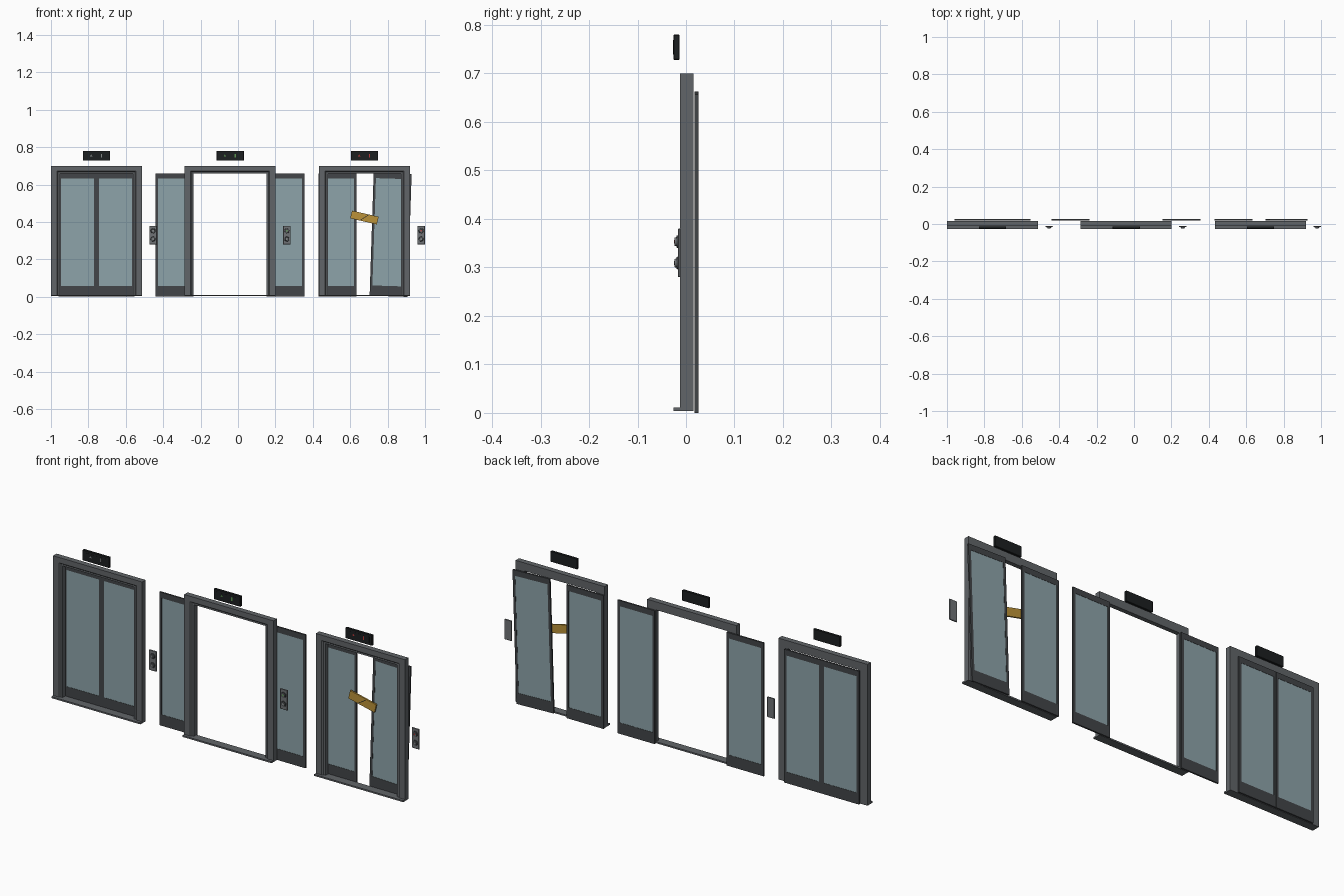
import bpy, bmesh
from math import pi, radians
from mathutils import Matrix, Vector

if "Cube" in bpy.data.objects:
    bpy.data.objects.remove(bpy.data.objects["Cube"])


def material(name, r, g, b):
    m = bpy.data.materials.new(name)
    m.diffuse_color = (r, g, b, 1)
    m.use_nodes = True
    m.node_tree.nodes["Principled BSDF"].inputs["Base Color"].default_value = m.diffuse_color
    return m


STEEL = material("steel", 0.12, 0.13, 0.14)
DARK = material("dark_steel", 0.055, 0.06, 0.065)
GLASS = material("glass", 0.27, 0.37, 0.40)
BLACK = material("black", 0.012, 0.014, 0.015)
PLATE = material("brushed_plate", 0.16, 0.17, 0.18)
YELLOW = material("yellow", 0.50, 0.29, 0.04)
IDLE = material("idle_light", 0.25, 0.27, 0.27)
GREEN = material("green_light", 0.10, 0.30, 0.08)
RED = material("red_light", 0.50, 0.04, 0.04)


def finish(name, bm, mat, M=Matrix()):
    bmesh.ops.recalc_face_normals(bm, faces=bm.faces)
    me = bpy.data.meshes.new(name)
    bm.to_mesh(me)
    bm.free()
    me.materials.append(mat)
    ob = bpy.data.objects.new(name, me)
    ob.matrix_world = M
    bpy.context.collection.objects.link(ob)
    return ob


def box(name, x, y, z, mat, M=Matrix(), bevel=0.0):
    """Box from (min, max) pairs on each axis."""
    bm = bmesh.new()
    bmesh.ops.create_cube(bm, size=1)
    for v in bm.verts:
        v.co = Vector([(a + b) / 2 + c * (b - a) for (a, b), c in zip((x, y, z), v.co)])
    if bevel:
        bmesh.ops.bevel(bm, geom=bm.edges[:], offset=bevel, segments=1, affect='EDGES')
    return finish(name, bm, mat, M)


def disc(name, x, z, y_back, y_front, r_back, r_front, mat, sides=20):
    """Round or triangular part facing the front."""
    bm = bmesh.new()
    bmesh.ops.create_cone(bm, cap_ends=True, segments=sides, radius1=r_back,
                          radius2=r_front, depth=y_back - y_front)
    M = Matrix.Translation((x, (y_back + y_front) / 2, z)) @ Matrix.Rotation(pi / 2, 4, 'X')
    if sides == 3:
        M = M @ Matrix.Rotation(0, 4, 'Z')
    return finish(name, bm, mat, M)


def frame(cx):
    """Mitred door casing: one stepped profile swept up, across and down."""
    profile = [(0, .015), (0, -.012), (.032, -.012), (.038, -.006), (.048, -.006), (.048, .015)]
    bm = bmesh.new()
    rings = []
    for side, top in ((-1, 0), (-1, 1), (1, 1), (1, 0)):
        rings.append([bm.verts.new((cx + side * (.243 - u), y,
                                    .70 - u * .83 if top else .004)) for u, y in profile])
    n = len(profile)
    for a, b in zip(rings, rings[1:]):
        for i in range(n):
            j = (i + 1) % n
            bm.faces.new((a[i], a[j], b[j], b[i]))
    bm.faces.new(rings[0])
    bm.faces.new(rings[-1])
    finish("door_frame", bm, STEEL)


def leaf(cx, tilt=0.0):
    """Sliding glass leaf, built around its own centre."""
    M = Matrix.Translation((cx, .022, .3315)) @ Matrix.Rotation(tilt, 4, 'Y')
    w, h, t, s = .1015, .3285, .004, .013
    box("leaf_kick_plate", (-w, w), (-t, t), (-h, -h + .055), DARK, M)
    box("leaf_top_rail", (-w, w), (-t, t), (h - .028, h), DARK, M)
    for k in (-1, 1):
        xs = sorted((k * w, k * (w - s)))
        box("leaf_stile", xs, (-t, t), (-h + .055, h - .028), DARK, M)
    box("leaf_glass", (-w + s, w - s), (-t * .7, t * .7), (-h + .055, h - .028), GLASS, M)


def call_panel(x, light):
    box("call_plate", (x - .02, x + .02), (-.017, -.011), (.28, .38), PLATE, bevel=.0015)
    for z, lamp in ((.353, light), (.309, IDLE)):
        disc("button_bezel", x, z, -.016, -.020, .0135, .012, DARK)
        disc("button", x, z, -.019, -.0235, .0095, .0085, PLATE)
        disc("button_lamp", x, z, -.023, -.0245, .004, .004, lamp, 12)


def display(x, light):
    box("display_case", (x - .073, x + .073), (-.026, -.013), (.728, .780), BLACK, bevel=.0015)
    box("display_screen", (x - .058, x + .058), (-.0267, -.0255), (.739, .769), BLACK)
    disc("direction_lamp", x - .028, .755, -.0262, -.0272, .007, .007, light, 3)
    box("floor_lamp", (x + .024, x + .030), (-.0272, -.0262), (.746, .764), light)


# (centre, left leaf offset, right leaf offset, right leaf tilt, lamp colour)
doors = [(-.757, -.102, .102, 0, IDLE),      # closed
         (-.042, -.298, .296, 0, GREEN),     # open
         (.676, -.143, .140, .033, RED)]     # jammed
for cx, left, right, tilt, light in doors:
    frame(cx)
    box("sill", (cx - .243, cx + .243), (-.026, .015), (.0035, .011), STEEL)
    leaf(cx + left)
    leaf(cx + right, tilt)
    call_panel(cx + .303, light)
    display(cx, light)

# Warning board hanging askew across the jammed door
M = Matrix.Translation((.676, .006, .424)) @ Matrix.Rotation(radians(13), 4, 'Y')
box("warning_board", (-.073, .073), (-.004, .004), (-.021, .021), YELLOW, M)
S = M @ Matrix.Rotation(radians(-45), 4, 'Y')
box("warning_stripe", (-.024, .024), (-.0045, -.0035), (-.0015, .0015), BLACK, S)
